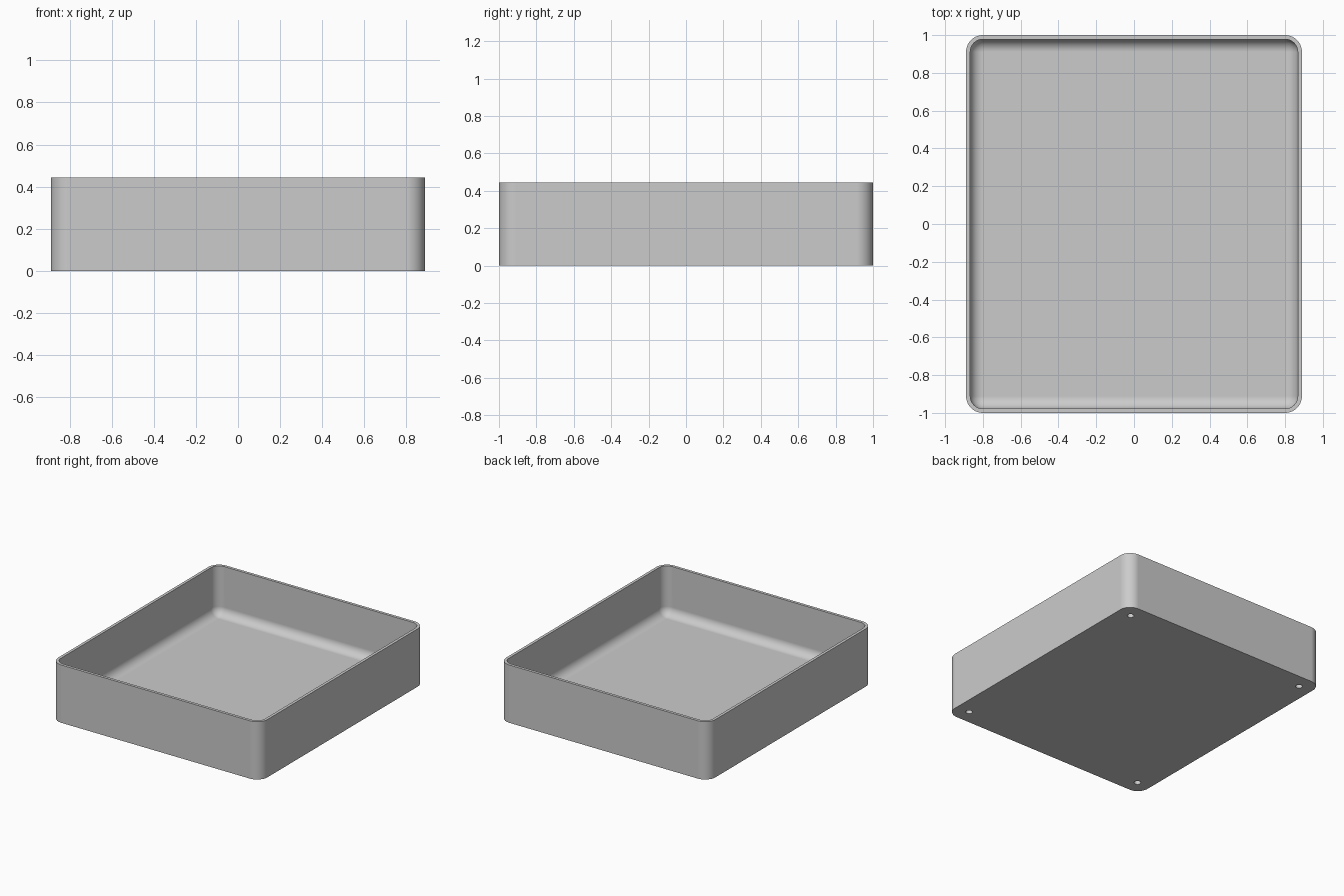
import bpy
import bmesh
from math import cos, sin, pi, radians

if "Cube" in bpy.data.objects:
    bpy.data.objects.remove(bpy.data.objects["Cube"], do_unlink=True)

HALF_X, HALF_Y, HEIGHT = 0.889, 1.0, 0.444
CORNER, WALL, FLOOR, FILLET = 0.089, 0.022, 0.067, 0.066
HOLE_INSET, HOLE_RADIUS, HOLE_DEPTH = 0.111, 0.024, 0.033
STEPS = 12

grey = bpy.data.materials.new("plain grey")
grey.use_nodes = True
grey.diffuse_color = (0.6, 0.6, 0.6, 1)
grey.node_tree.nodes["Principled BSDF"].inputs["Base Color"].default_value = (0.6, 0.6, 0.6, 1)


def rounded_ring(bm, inset, z):
    """Ring of vertices around a rounded rectangle, inset from the outer wall."""
    radius = CORNER - inset
    ring = []
    for quarter, (sx, sy) in enumerate([(1, 1), (-1, 1), (-1, -1), (1, -1)]):
        for i in range(STEPS + 1):
            a = (quarter + i / STEPS) * pi / 2
            ring.append(bm.verts.new((sx * (HALF_X - CORNER) + radius * cos(a),
                                      sy * (HALF_Y - CORNER) + radius * sin(a), z)))
    return ring


# Tray shell: outer wall, rim, inner wall, then the fillet down to the floor
profile = [(0, 0), (0, HEIGHT), (WALL, HEIGHT)]
for i in range(STEPS + 1):
    a = i / STEPS * pi / 2
    profile.append((WALL + FILLET * (1 - cos(a)), FLOOR + FILLET * (1 - sin(a))))

bm = bmesh.new()
rings = [rounded_ring(bm, inset, z) for inset, z in profile]
for low, high in zip(rings, rings[1:]):
    for i in range(len(low)):
        j = (i + 1) % len(low)
        bm.faces.new((low[i], low[j], high[j], high[i]))
bm.faces.new(rings[0][::-1])
bm.faces.new(rings[-1])
bmesh.ops.recalc_face_normals(bm, faces=bm.faces)
mesh = bpy.data.meshes.new("tray")
bm.to_mesh(mesh)
bm.free()
tray = bpy.data.objects.new("tray", mesh)
bpy.context.collection.objects.link(tray)
mesh.materials.append(grey)

# Blind round holes under the four corners
bm = bmesh.new()
for sx in (-1, 1):
    for sy in (-1, 1):
        pin = bmesh.ops.create_cone(bm, cap_ends=True, segments=32, radius1=HOLE_RADIUS,
                                    radius2=HOLE_RADIUS, depth=2 * HOLE_DEPTH)
        bmesh.ops.translate(bm, verts=pin["verts"],
                            vec=(sx * (HALF_X - HOLE_INSET), sy * (HALF_Y - HOLE_INSET), 0))
cutter_mesh = bpy.data.meshes.new("hole_cutter")
bm.to_mesh(cutter_mesh)
bm.free()
cutter_mesh.materials.append(grey)
cutter = bpy.data.objects.new("hole_cutter", cutter_mesh)
cutter.hide_render = True
bpy.context.collection.objects.link(cutter)

holes = tray.modifiers.new("corner holes", "BOOLEAN")
holes.operation = "DIFFERENCE"
holes.solver = "EXACT"
holes.object = cutter
bpy.ops.object.select_all(action="DESELECT")
tray.select_set(True)
bpy.context.view_layer.objects.active = tray
bpy.ops.object.modifier_apply(modifier=holes.name)
bpy.data.objects.remove(cutter, do_unlink=True)

# Smooth the rounded corners and fillet, keep rim and base edges crisp and walls flat
bpy.ops.object.shade_smooth_by_angle(angle=radians(30))
flat_walls = tray.modifiers.new("flat walls", "WEIGHTED_NORMAL")
flat_walls.keep_sharp = True
